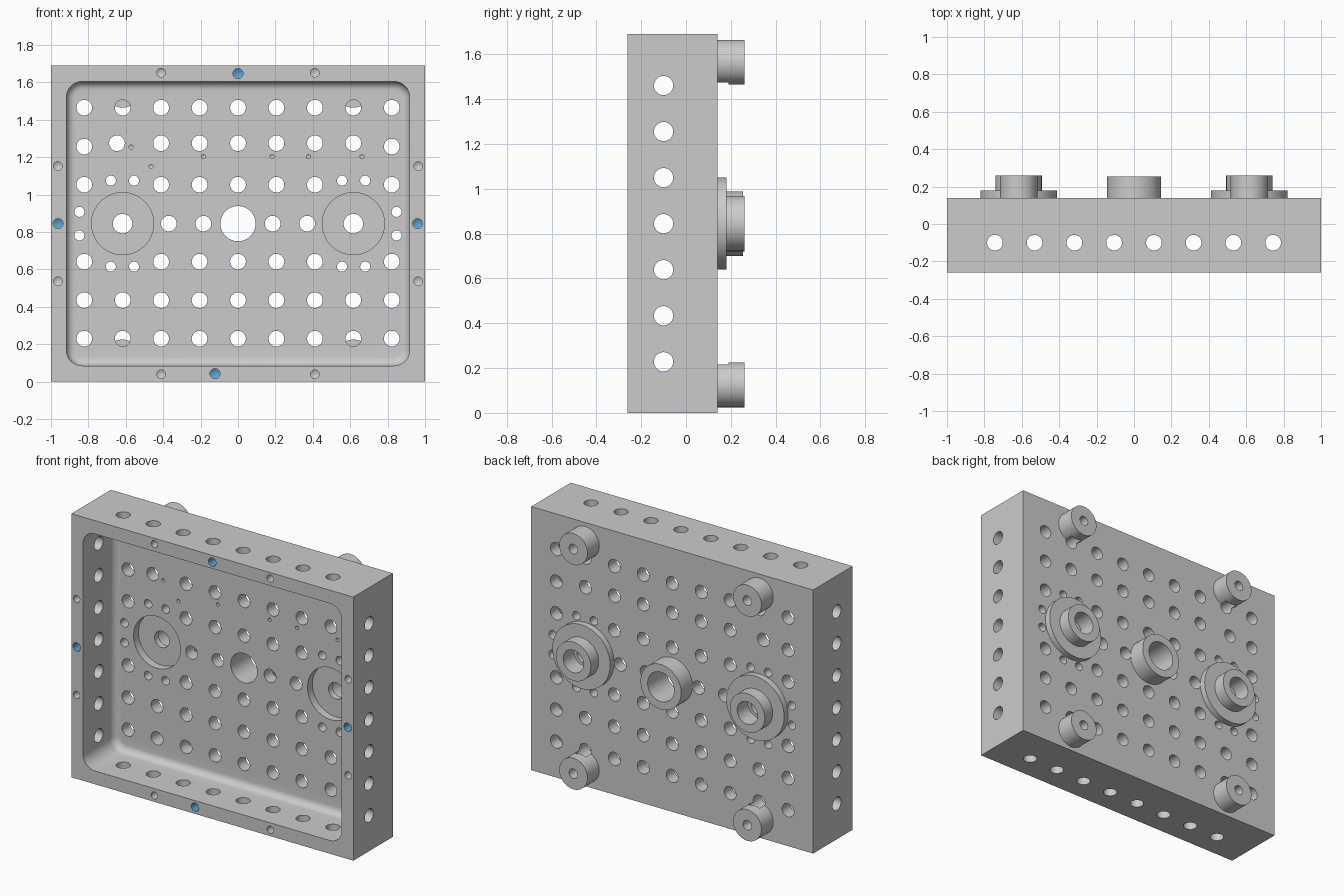
import bpy, bmesh
from math import radians, pi
from mathutils import Matrix, Vector

if "Cube" in bpy.data.objects:
    bpy.data.objects.remove(bpy.data.objects["Cube"])

AX = {'x': Matrix.Rotation(pi / 2, 4, 'Y'), 'y': Matrix.Rotation(-pi / 2, 4, 'X'), 'z': Matrix.Identity(4)}


def cyl(bm, axis, centre, r, length, seg=32):
    bmesh.ops.create_cone(bm, cap_ends=True, segments=seg, radius1=r, radius2=r, depth=length,
                          matrix=Matrix.Translation(centre) @ AX[axis])


def rod(bm, x, z, r, y0, y1, seg=32):
    cyl(bm, 'y', (x, (y0 + y1) / 2, z), r, y1 - y0, seg)


def drill(bm, x, z, r, y0, y1):
    # blind hole along +y with a conical end
    res = bmesh.ops.create_cone(bm, cap_ends=True, cap_tris=True, segments=24, radius1=r, radius2=r,
                                depth=y1 - y0,
                                matrix=Matrix.Translation((x, (y0 + y1) / 2, z)) @ AX['y'])
    for v in res['verts']:
        if (Vector((v.co.x, v.co.z)) - Vector((x, z))).length < r * 0.1 and v.co.y > (y0 + y1) / 2:
            v.co.y += r * 0.6


def box(bm, x0, x1, y0, y1, z0, z1):
    m = Matrix.Translation(((x0 + x1) / 2, (y0 + y1) / 2, (z0 + z1) / 2))
    bmesh.ops.create_cube(bm, size=1, matrix=m @ Matrix.Diagonal((x1 - x0, y1 - y0, z1 - z0, 1)))


def make(name, bm):
    bmesh.ops.recalc_face_normals(bm, faces=bm.faces)
    me = bpy.data.meshes.new(name)
    bm.to_mesh(me)
    bm.free()
    ob = bpy.data.objects.new(name, me)
    bpy.context.collection.objects.link(ob)
    return ob


def activate(ob):
    bpy.ops.object.select_all(action='DESELECT')
    ob.select_set(True)
    bpy.context.view_layer.objects.active = ob


def boolean(ob, bm, op):
    tool = make("cutter", bm)
    tool.hide_render = True
    activate(ob)
    m = ob.modifiers.new("bool", 'BOOLEAN')
    m.operation, m.object, m.solver = op, tool, 'EXACT'
    bpy.ops.object.modifier_apply(modifier=m.name)
    bpy.data.objects.remove(tool)


H, MID, HX = 1.69, 0.845, 0.617
FRONT, FLOOR, BACK, END = -0.26, 0.06, 0.14, 0.26

# housing block
bm = bmesh.new()
box(bm, -1, 1, FRONT, BACK, 0, H)
body = make("housing", bm)

# rear flanges, centre boss and corner feet
bm = bmesh.new()
rod(bm, 0, MID, 0.144, 0.09, 0.255, 64)
for s in (-1, 1):
    rod(bm, s * HX, MID, 0.205, 0.09, 0.18, 64)
    for z in (0.125, 1.565):
        rod(bm, s * HX, z, 0.1, 0.09, END, 48)
boolean(body, bm, 'UNION')
bm = bmesh.new()
for s in (-1, 1):
    rod(bm, s * HX, MID, 0.124, 0.13, END, 64)
boolean(body, bm, 'UNION')

# rounded front cavity with a filleted floor
bm = bmesh.new()
box(bm, -0.918, 0.918, FRONT - 0.1, FLOOR, 0.085, 1.605)
edges = [e for e in bm.edges if abs(e.verts[0].co.y - e.verts[1].co.y) > 0.1]
bmesh.ops.bevel(bm, geom=edges, offset=0.085, segments=8, profile=0.5, affect='EDGES')
edges = [e for e in bm.edges if all(v.co.y > FLOOR - 1e-4 for v in e.verts)]
bmesh.ops.bevel(bm, geom=edges, offset=0.045, segments=6, profile=0.5, affect='EDGES')
boolean(body, bm, 'DIFFERENCE')

# bearing recesses and blind screw holes on the rim and floor
rim = [(s * 0.411, z) for s in (-1, 1) for z in (0.04, 1.652)]
rim += [(s * 0.963, z) for s in (-1, 1) for z in (0.537, 1.153)]
blue = [(0, 1.647), (-0.962, MID), (0.96, MID), (-0.123, 0.043)]
tiny = [(-0.572, 1.254), (-0.465, 1.15), (-0.185, 1.203), (0.182, 1.203), (0.377, 1.203), (0.663, 1.203)]
bm = bmesh.new()
for s in (-1, 1):
    rod(bm, s * HX, MID, 0.166, 0, 0.11, 64)
for x, z in rim:
    drill(bm, x, z, 0.023, FRONT - 0.05, -0.16)
for x, z in blue:
    drill(bm, x, z, 0.027, FRONT - 0.05, -0.16)
for x, z in tiny:
    drill(bm, x, z, 0.011, 0, 0.11)
boolean(body, bm, 'DIFFERENCE')

# through holes in the back wall
bm = bmesh.new()
rod(bm, 0, MID, 0.094, 0, 0.35, 64)
for s in (-1, 1):
    rod(bm, s * HX, MID, 0.052, 0, 0.35, 48)
for z in (1.465, 1.275, 1.053, 0.642, 0.436, 0.23):
    for i in range(-4, 5):
        if abs(i) == 3 and z in (1.053, 0.642):
            continue
        x, zz = i * 0.2055, z
        if z == 1.275 and abs(i) == 4:
            zz = 1.257
        if z == 1.275 and i == -3:
            x = -0.647
        rod(bm, x, zz, 0.042, 0, 0.19)
for s in (-1, 1):
    for x in (0.185, 0.37):
        rod(bm, s * x, MID, 0.042, 0, 0.19)
    for x, dz in ((0.68, 0.23), (0.556, 0.23), (0.848, 0.063)):
        for t in (-1, 1):
            rod(bm, s * x, MID + t * dz, 0.027, 0, 0.19, 24)
boolean(body, bm, 'DIFFERENCE')

# rear counterbores and foot holes
bm = bmesh.new()
for s in (-1, 1):
    rod(bm, s * HX, MID, 0.072, 0.15, 0.35, 48)
    for z in (0.125, 1.565):
        rod(bm, s * HX, z, 0.031, 0.12, 0.35, 24)
boolean(body, bm, 'DIFFERENCE')

# holes through the side walls, then top and bottom walls
bm = bmesh.new()
for i in range(7):
    cyl(bm, 'x', (0, -0.1, 0.228 + i * 0.2055), 0.043, 2.4)
boolean(body, bm, 'DIFFERENCE')
bm = bmesh.new()
for i in range(8):
    cyl(bm, 'z', ((i - 3.5) * 0.2125, -0.1, MID), 0.042, 2.2)
boolean(body, bm, 'DIFFERENCE')

# blue linings of the locating holes
mat = bpy.data.materials.new("blue")
mat.diffuse_color = (0.1, 0.36, 0.62, 1)
mat.use_nodes = True
mat.node_tree.nodes["Principled BSDF"].inputs["Base Color"].default_value = mat.diffuse_color
bm = bmesh.new()
for x, z in blue:
    drill(bm, x, z, 0.0262, FRONT, -0.162)
lining = make("locating_hole_linings", bm)
bm = bmesh.new()
bm.from_mesh(lining.data)
caps = [f for f in bm.faces if all(v.co.y < FRONT + 1e-4 for v in f.verts)]
bmesh.ops.delete(bm, geom=caps, context='FACES')
bmesh.ops.reverse_faces(bm, faces=bm.faces)
bm.to_mesh(lining.data)
bm.free()
lining.data.materials.append(mat)

for ob in (body, lining):
    activate(ob)
    bpy.ops.object.shade_smooth_by_angle(angle=radians(30))
